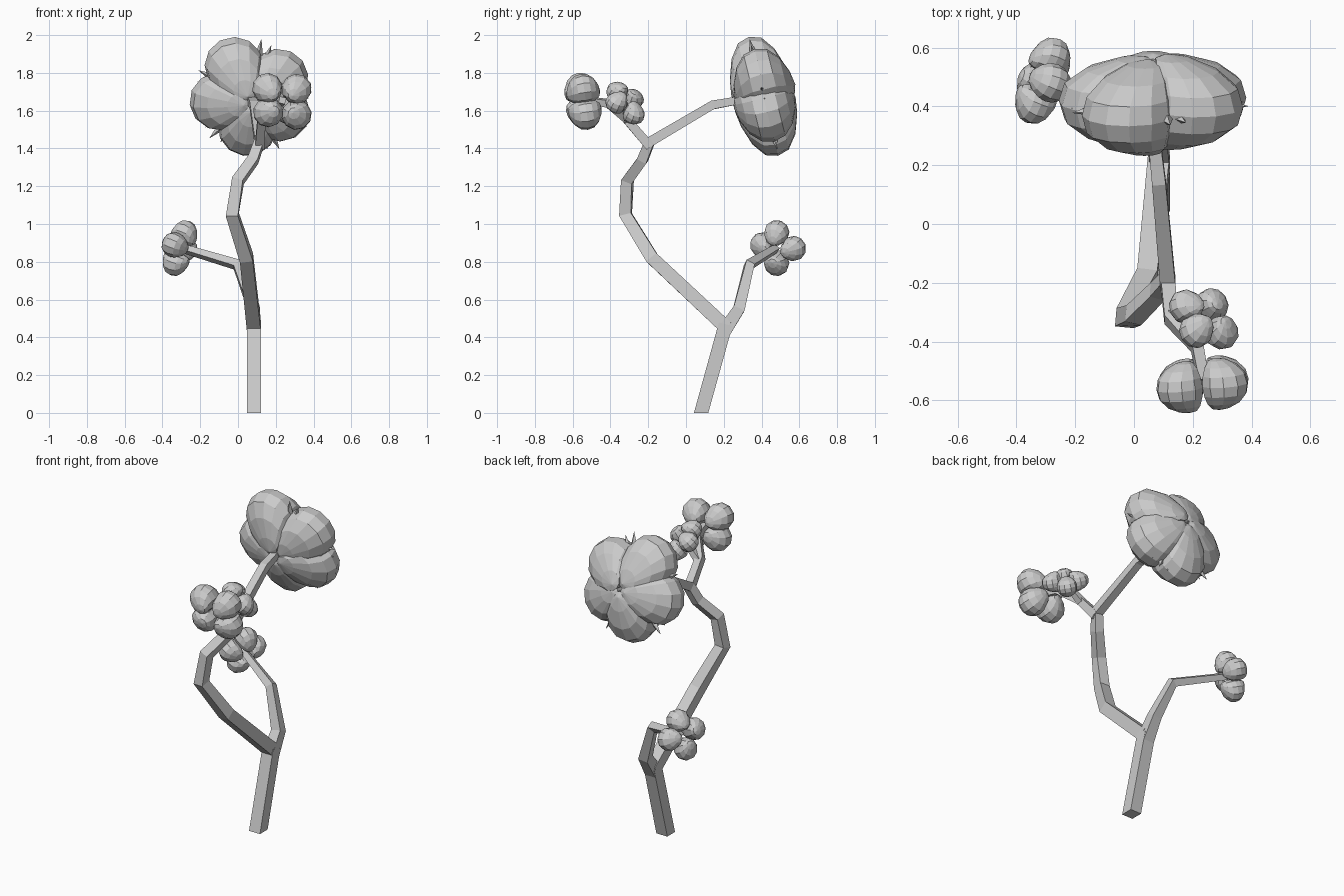
import bpy, bmesh, math
from mathutils import Vector, Matrix

if "Cube" in bpy.data.objects:
    bpy.data.objects.remove(bpy.data.objects["Cube"])


def finish(bm, name):
    bmesh.ops.recalc_face_normals(bm, faces=bm.faces)
    me = bpy.data.meshes.new(name)
    bm.to_mesh(me)
    bm.free()
    ob = bpy.data.objects.new(name, me)
    bpy.context.collection.objects.link(ob)
    return ob


def branch(name, pts, w0, w1, grounded=False):
    """Square tube swept along a path, tapering from w0 to w1."""
    pts = [Vector(p) for p in pts]
    bm = bmesh.new()
    u = Vector((1, 0, 0))
    rings = []
    n = len(pts)
    for i, p in enumerate(pts):
        a, b = pts[max(i - 1, 0)], pts[min(i + 1, n - 1)]
        d1 = (p - a).normalized() if i else Vector()
        d2 = (b - p).normalized() if i < n - 1 else Vector()
        t = (d1 + d2).normalized()
        if grounded and i == 0:
            t = Vector((0, 0, 1))
        u = (u - t * u.dot(t)).normalized()
        v = t.cross(u)
        h = (w0 + (w1 - w0) * i / (n - 1)) / 2
        rings.append([bm.verts.new(p + u * h * sx + v * h * sy)
                      for sx, sy in ((-1, -1), (1, -1), (1, 1), (-1, 1))])
    for r, s in zip(rings, rings[1:]):
        for k in range(4):
            bm.faces.new((r[k], r[(k + 1) % 4], s[(k + 1) % 4], s[k]))
    bm.faces.new(rings[0][::-1])
    bm.faces.new(rings[-1])
    return finish(bm, name)


def blossom(name, centres, normal, r, depth, pinch, segs=10, rings=8):
    """Ring of faceted petals whose poles are drawn in towards the flower centre."""
    cs = [Vector(c) for c in centres]
    mid = sum(cs, Vector()) / len(cs)
    nz = Vector(normal).normalized()
    bm = bmesh.new()
    for c in cs:
        out = c - mid
        out -= nz * out.dot(nz)
        ox = out.normalized()
        oy = nz.cross(ox)
        made = bmesh.ops.create_uvsphere(bm, u_segments=segs, v_segments=rings, radius=1)
        for v in made["verts"]:
            x, y, z = v.co
            v.co = (c + ox * x * r + oy * y * r + nz * z * depth
                    - out * pinch * abs(z) ** 3)
    return finish(bm, name)


# trunk and limbs
branch("trunk", [(.085, .08, 0), (.085, .21, .47)], .076, .074, True)
branch("low_branch", [(.085, .2, .43), (.085, .28, .55), (-.005, .335, .785),
                      (-.29, .475, .87)], .074, .035)
branch("main_branch", [(.085, .215, .45), (.045, -.18, .82), (-.03, -.32, 1.05),
                       (0, -.31, 1.23), (.08, -.23, 1.34), (.115, -.19, 1.44)], .074, .05)
branch("flower_stem", [(.115, -.2, 1.43), (.085, .14, 1.63), (.07, .28, 1.655),
                       (.065, .41, 1.665)], .052, .035)
branch("front_branch", [(.115, -.19, 1.41), (.125, -.32, 1.56), (.215, -.42, 1.64),
                        (.235, -.53, 1.655)], .05, .035)
branch("front_twig", [(.13, -.31, 1.55), (.24, -.325, 1.645)], .04, .025)

# blossoms
FLOWER = [(-.02, .37, 1.838), (.215, .4, 1.775), (.225, .43, 1.59),
          (.05, .45, 1.512), (-.1, .415, 1.65)]
blossom("large_flower", FLOWER, (0, .97, .24), .157, .165, .75, 12, 8)
blossom("front_blossom", [(.155, -.56, 1.72), (.31, -.545, 1.715),
                          (.16, -.545, 1.592), (.31, -.53, 1.578)],
        (.08, -.97, -.15), .081, .09, .35)
blossom("twig_blossom", [(.21, -.365, 1.7), (.3, -.37, 1.64), (.265, -.275, 1.58),
                         (.175, -.28, 1.66)], (.52, .35, .77), .058, .06, .35)
blossom("low_blossom", [(-.28, .48, .955), (-.28, .57, .87), (-.335, .48, .79),
                        (-.34, .405, .89)], (-.88, .34, .34), .067, .072, .35)

# pointed sepals showing between the large petals
bm = bmesh.new()
mid = sum((Vector(c) for c in FLOWER), Vector()) / 5
tilt = Matrix.Rotation(math.radians(14), 4, 'X')
for i in range(5):
    for da, reach in ((-11, .30), (0, .32), (11, .30)):
        a = math.radians(9 + 72 * i + da)
        d = tilt @ Vector((math.cos(a), 0, math.sin(a)))
        side = tilt @ Vector((-math.sin(a), 0, math.cos(a)))
        thick = d.cross(side)
        base = mid + d * .16
        tip = bm.verts.new(mid + d * reach)
        ring = [bm.verts.new(base + o) for o in
                (side * .04, thick * .04, side * -.04, thick * -.04)]
        for k in range(4):
            bm.faces.new((ring[k], ring[(k + 1) % 4], tip))
        bm.faces.new(ring[::-1])
finish(bm, "sepals")
